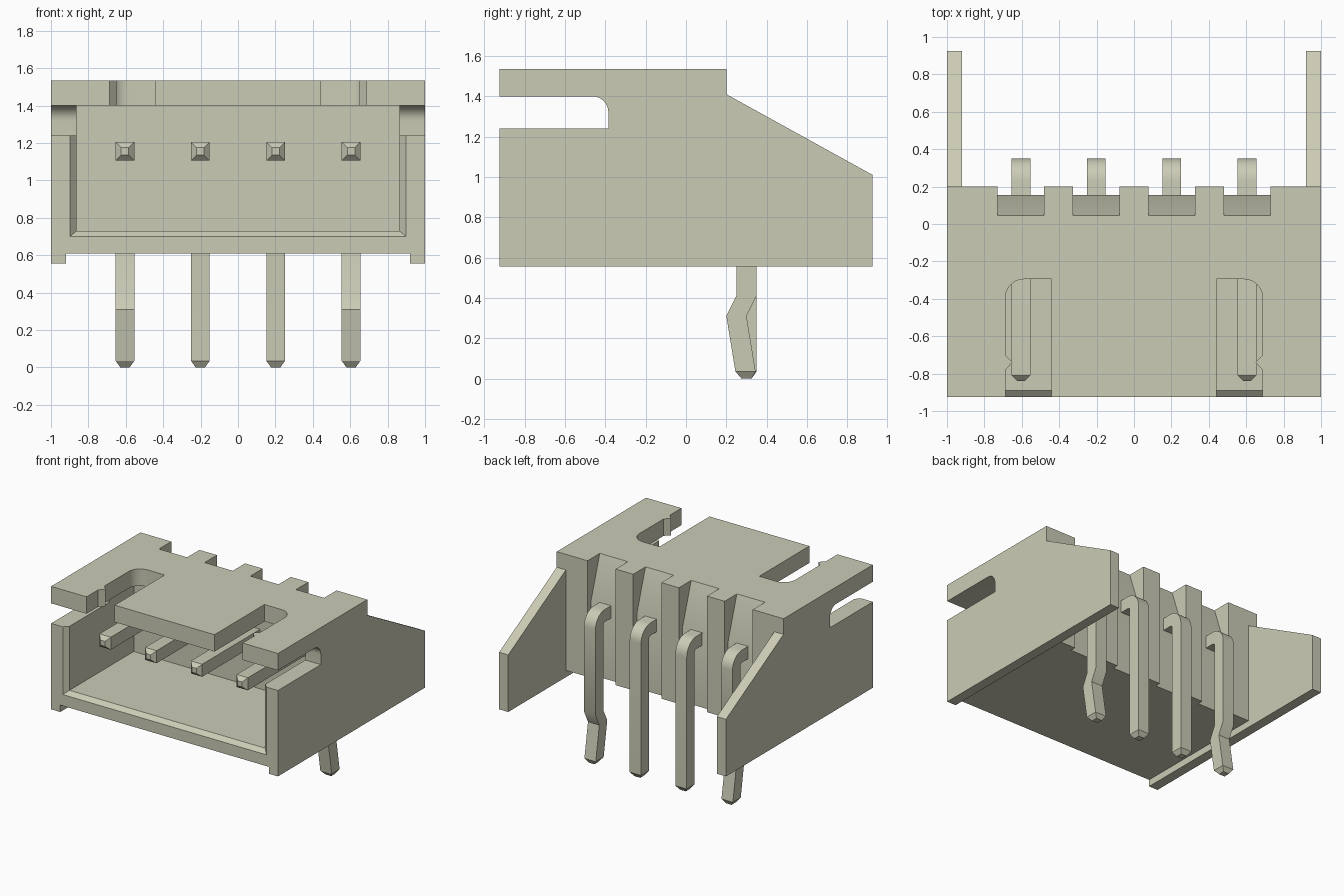
import bpy
import bmesh
from math import sin, cos, pi, radians

cube = bpy.data.objects.get("Cube")
if cube:
    bpy.data.objects.remove(cube, do_unlink=True)

ivory = bpy.data.materials.new("ivory plastic")
ivory.use_nodes = True
colour = (0.6, 0.6, 0.47, 1)
ivory.diffuse_color = colour
ivory.node_tree.nodes["Principled BSDF"].inputs["Base Color"].default_value = colour

HALF_DEPTH = 0.925
TOP = 1.535
PITCH = 0.403
PIN_XS = [(i - 1.5) * PITCH for i in range(4)]


def loft(name, rings):
    """Closed solid through rings that share one point count."""
    bm = bmesh.new()
    loops = [[bm.verts.new(p) for p in ring] for ring in rings]
    for a, b in zip(loops, loops[1:]):
        for i in range(len(a)):
            j = (i + 1) % len(a)
            bm.faces.new((a[i], a[j], b[j], b[i]))
    bm.faces.new(loops[0][::-1])
    bm.faces.new(loops[-1])
    bmesh.ops.recalc_face_normals(bm, faces=bm.faces)
    mesh = bpy.data.meshes.new(name)
    bm.to_mesh(mesh)
    bm.free()
    mesh.materials.append(ivory)
    obj = bpy.data.objects.new(name, mesh)
    bpy.context.collection.objects.link(obj)
    return obj


def prism_x(name, yz, x0, x1):
    return loft(name, [[(x, y, z) for y, z in yz] for x in (x0, x1)])


def prism_z(name, xy, z0, z1):
    return loft(name, [[(x, y, z) for x, y in xy] for z in (z0, z1)])


def rect(a0, a1, b0, b1):
    return [(a0, b0), (a1, b0), (a1, b1), (a0, b1)]


def arc(cx, cy, r, start, end, steps=8):
    angles = [radians(start + (end - start) * i / steps) for i in range(steps + 1)]
    return [(cx + r * cos(a), cy + r * sin(a)) for a in angles]


def activate(obj):
    bpy.ops.object.select_all(action='DESELECT')
    obj.select_set(True)
    bpy.context.view_layer.objects.active = obj


def cut(target, cutter):
    mod = target.modifiers.new("cut", 'BOOLEAN')
    mod.operation = 'DIFFERENCE'
    mod.solver = 'EXACT'
    mod.object = cutter
    activate(target)
    bpy.ops.object.modifier_apply(modifier=mod.name)
    bpy.data.objects.remove(cutter, do_unlink=True)


def smooth(obj):
    activate(obj)
    bpy.ops.object.shade_smooth_by_angle(angle=radians(30))


# Housing: side silhouette extruded over the full width
housing = prism_x("housing", [
    (-HALF_DEPTH, 0.555), (HALF_DEPTH, 0.555), (HALF_DEPTH, 1.01),
    (0.2, 1.41), (0.2, TOP), (-HALF_DEPTH, TOP)], -1, 1)

# Space between the rear wings, and the raised underside
cut(housing, prism_x("rear_gap", rect(0.2, 1.1, 0.4, 1.7), -0.92, 0.92))
cut(housing, prism_x("underside_gap", rect(-1.1, 1.1, 0.4, 0.61), -0.92, 0.92))


# Mating cavity with a chamfered mouth
def mouth(y, half, floor):
    return [(-half, y, floor), (half, y, floor), (half, y, 1.4), (-half, y, 1.4)]


cut(housing, loft("cavity", [
    mouth(-0.96, 0.932, 0.67), mouth(-0.89, 0.863, 0.73), mouth(-0.08, 0.863, 0.73)]))

# Latch slots through the side walls
side_slot = [(-1.1, 1.24), (-0.385, 1.24)] + arc(-0.465, 1.32, 0.08, 0, 90) + [(-1.1, 1.4)]
cut(housing, prism_x("side_slots", side_slot, -1.1, 1.1))

# Keyed slots in the top, each with a small tooth on the outer edge
top_slot = [(0.44, -1.1), (0.688, -1.1), (0.688, -0.78), (0.65, -0.74), (0.688, -0.7)]
top_slot += arc(0.588, -0.395, 0.1, 0, 90) + [(0.44, -0.295)]
for side in (-1, 1):
    cut(housing, prism_z("top_slot", [(side * x, y) for x, y in top_slot], 1.3, 1.7))

# Rear notches with a sloping upper face, one behind each pin
slope = (0.155 - 0.045) / (TOP - 1.2)
notch = [(0.155, 0.4), (0.3, 0.4), (0.3, 1.7),
         (0.045 - slope * (1.7 - TOP), 1.7), (0.155, 1.2)]
for x in PIN_XS:
    cut(housing, prism_x("rear_notch", notch, x - 0.124, x + 0.124))
smooth(housing)


# Bent square pins, the outer two kinked below the housing
def pin(name, x, kinked):
    # each station: outer (y, z), inner (y, z), half width
    path = [((-0.84, 1.175), (-0.84, 1.135), 0.02),
            ((-0.81, 1.205), (-0.81, 1.105), 0.05)]
    bend = zip(arc(0.23, 1.085, 0.12, 90, 0), arc(0.23, 1.085, 0.02, 90, 0))
    path += [(o, i, 0.05) for o, i in bend]
    if kinked:
        path += [((y + 0.1, z), (y, z), 0.05)
                 for y, z in ((0.25, 0.41), (0.2, 0.31), (0.245, 0.035))]
    else:
        path.append(((0.35, 0.035), (0.25, 0.035), 0.05))
    path.append(((0.325, 0), (0.275, 0), 0.025))
    smooth(loft(name, [[(x - h, *o), (x + h, *o), (x + h, *i), (x - h, *i)]
                       for o, i, h in path]))


for n, x in enumerate(PIN_XS):
    pin(f"pin_{n + 1}", x, n in (0, 3))
